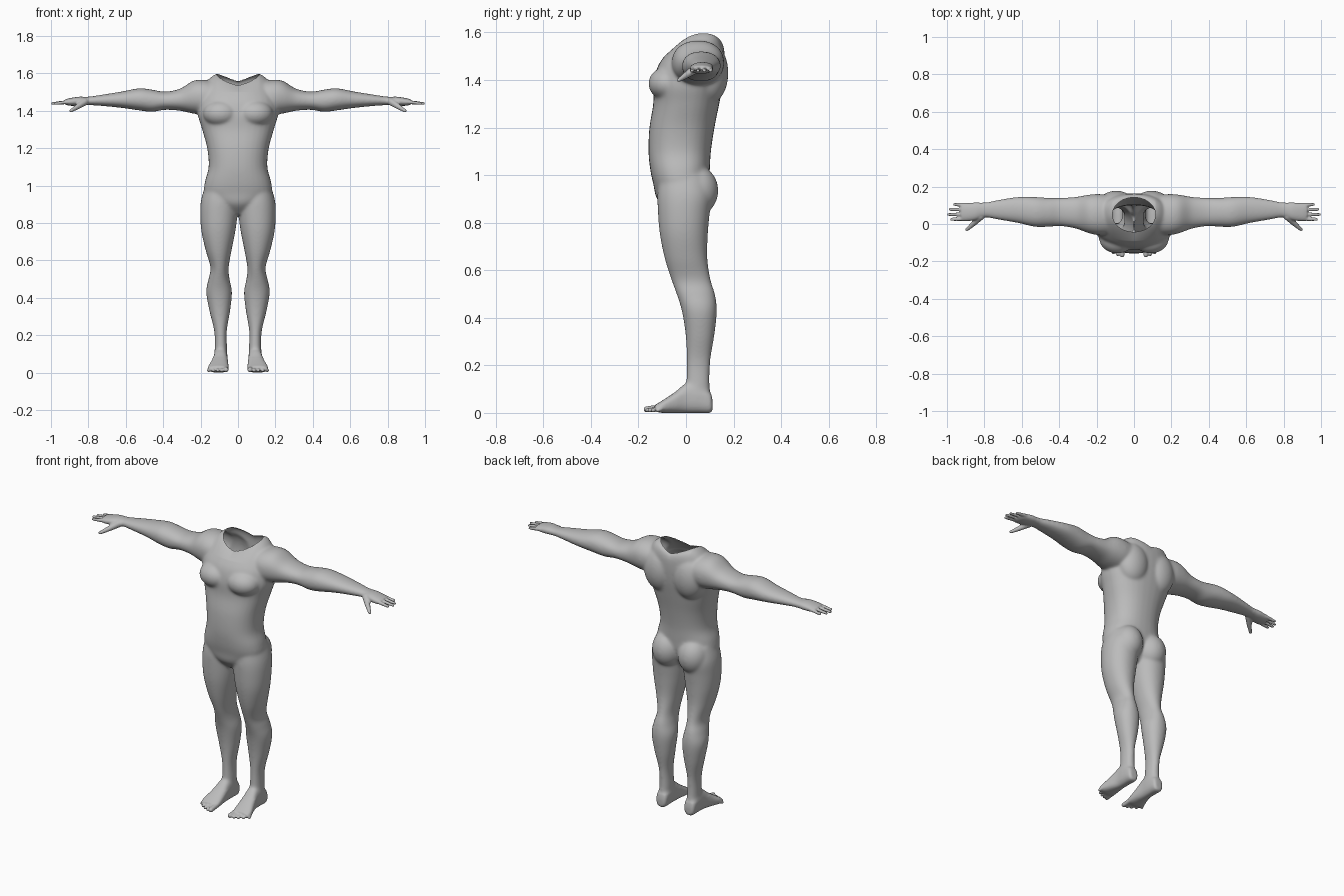
import bpy
import bmesh
import math
from mathutils import Matrix, Vector

cube = bpy.data.objects.get("Cube")
if cube:
    bpy.data.objects.remove(cube, do_unlink=True)

bm = bmesh.new()


def spline(p0, p1, p2, p3, t):
    """Smooth interpolation between two neighbouring section rows."""
    return [b + t * ((c - a) + t * ((2 * a - 5 * b + 4 * c - d) + t * (3 * (b - c) + d - a))) / 2
            for a, b, c, d in zip(p0, p1, p2, p3)]


def loft(axis, rows, power=2.3, sides=32, steps=5):
    """Closed tube along an axis; each row is position, low/high, low/high."""
    dense = []
    for i in range(len(rows) - 1):
        quad = [rows[max(0, min(len(rows) - 1, i + k))] for k in (-1, 0, 1, 2)]
        dense += [spline(*quad, s / steps) for s in range(steps)]
    dense.append(rows[-1])
    rings = []
    for pos, a0, a1, b0, b1 in dense:
        ring = []
        for s in range(sides):
            angle = math.tau * s / sides
            c, n = math.cos(angle), math.sin(angle)
            a = (a0 + a1) / 2 + (a1 - a0) / 2 * math.copysign(abs(c) ** (2 / power), c)
            b = (b0 + b1) / 2 + (b1 - b0) / 2 * math.copysign(abs(n) ** (2 / power), n)
            point = {"x": (pos, a, b), "y": (a, pos, b), "z": (a, b, pos)}[axis]
            ring.append(bm.verts.new(point))
        rings.append(ring)
    for low, high in zip(rings, rings[1:]):
        for s in range(sides):
            n = (s + 1) % sides
            bm.faces.new((low[s], low[n], high[n], high[s]))
    bm.faces.new(rings[0][::-1])
    bm.faces.new(rings[-1])


def muscle(center, radii):
    """Ellipsoid bulge."""
    matrix = Matrix.Translation(center) @ Matrix.Diagonal((*radii, 1))
    bmesh.ops.create_icosphere(bm, subdivisions=4, radius=1, matrix=matrix)


def digit(start, end, r0, r1):
    """Tapered rounded finger or toe."""
    start, end = Vector(start), Vector(end)
    line = end - start
    turn = line.to_track_quat("Z", "Y").to_matrix().to_4x4()
    bmesh.ops.create_cone(bm, cap_ends=True, segments=16, radius1=r0, radius2=r1,
                          depth=line.length, matrix=Matrix.Translation((start + end) / 2) @ turn)
    for point, r in ((start, r0), (end, r1)):
        muscle(point, (r, r, r))


# Leg
loft("z", [
    (.05, .058, .128, -.01, .105),
    (.12, .058, .125, 0, .1),
    (.22, .06, .127, .003, .103),
    (.33, .042, .153, -.002, .12),
    (.43, .032, .17, -.018, .13),
    (.5, .045, .158, -.04, .122),
    (.56, .05, .147, -.062, .104),
    (.65, .035, .172, -.09, .09),
    (.75, .015, .195, -.11, .092),
    (.84, .003, .202, -.118, .1),
    (.92, 0, .198, -.12, .11),
    (1, .02, .175, -.11, .09),
], 2.1)

# Foot and toes
loft("y", [
    (-.13, .055, .155, .006, .034),
    (-.1, .05, .16, 0, .052),
    (-.05, .052, .145, 0, .085),
    (0, .055, .132, 0, .125),
    (.05, .055, .13, 0, .13),
    (.1, .06, .125, 0, .09),
    (.112, .075, .11, .015, .05),
], 2.5)
for i in range(5):
    thick = .015 if i == 0 else .011
    digit((.066 + .021 * i, -.1, .022), (.063 + .0235 * i, -.166 + .003 * i * i, thick),
          thick, thick - .002)

# Arm and palm
loft("x", [
    (.1, -.05, .15, 1.4, 1.55),
    (.18, -.06, .16, 1.38, 1.565),
    (.24, -.05, .157, 1.385, 1.56),
    (.31, -.025, .145, 1.4, 1.518),
    (.39, -.012, .14, 1.405, 1.502),
    (.46, -.015, .14, 1.394, 1.513),
    (.53, -.015, .145, 1.402, 1.52),
    (.62, .005, .145, 1.415, 1.503),
    (.72, .022, .13, 1.425, 1.487),
    (.8, .035, .115, 1.43, 1.475),
    (.85, .02, .115, 1.427, 1.475),
    (.9, .015, .11, 1.427, 1.467),
    (.925, .02, .106, 1.434, 1.46),
], 2.2)

# Fingers and thumb
for i, tip in enumerate((.977, .992, .984, .96)):
    y = .027 + .025 * i
    digit((.89, y, 1.449), (tip, y + .002 * (i - 1.5), 1.439), .011, .008)
digit((.82, .04, 1.447), (.86, 0, 1.42), .02, .014)
digit((.86, 0, 1.42), (.893, -.03, 1.4), .014, .009)

# Chest, shoulder blade and buttock
muscle((.09, -.075, 1.385), (.097, .083, .072))
muscle((.095, .1, 1.43), (.1, .078, .13))
muscle((.085, .045, .935), (.088, .091, .105))

# Mirror the paired parts to the other side
twin = bmesh.ops.duplicate(bm, geom=bm.verts[:] + bm.edges[:] + bm.faces[:])["geom"]
for v in twin:
    if isinstance(v, bmesh.types.BMVert):
        v.co.x *= -1

# Torso: height, half width, front, back
torso = [
    (.845, .05, -.07, .04),
    (.9, .12, -.122, .075),
    (.96, .178, -.137, .095),
    (1.02, .177, -.15, .1),
    (1.1, .157, -.158, .105),
    (1.2, .165, -.154, .12),
    (1.3, .192, -.138, .14),
    (1.38, .215, -.137, .155),
    (1.45, .21, -.122, .162),
    (1.5, .195, -.092, .163),
    (1.55, .172, -.05, .16),
    (1.585, .138, -.012, .15),
    (1.6, .11, .02, .13),
]
loft("z", [(z, -w, w, y0, y1) for z, w, y0, y1 in torso])
bmesh.ops.recalc_face_normals(bm, faces=bm.faces[:])

mesh = bpy.data.meshes.new("body")
bm.to_mesh(mesh)
bm.free()
body = bpy.data.objects.new("body", mesh)
bpy.context.scene.collection.objects.link(body)

# Fuse all parts into one skin
remesh = body.modifiers.new("fuse", "REMESH")
remesh.mode = "VOXEL"
remesh.voxel_size = .005
graph = bpy.context.evaluated_depsgraph_get()
skin = bpy.data.meshes.new_from_object(body.evaluated_get(graph))
body.modifiers.clear()
body.data = skin

# Soften the muscles, keep hands and feet crisp
bm = bmesh.new()
bm.from_mesh(skin)
soft = [v for v in bm.verts if abs(v.co.x) < .8 and v.co.z > .08]
for verts, count in ((soft, 18), (bm.verts[:], 2)):
    for _ in range(count):
        bmesh.ops.smooth_vert(bm, verts=verts, factor=.5,
                              use_axis_x=True, use_axis_y=True, use_axis_z=True)

# Open neck with a clean oval rim
NECK_Y, NECK_W, NECK_D = .05, .115, .092


def neck_radius(p):
    return math.hypot(p.x / NECK_W, (p.y - NECK_Y) / NECK_D)


hole = []
for f in bm.faces:
    c = f.calc_center_median()
    if c.z > 1.5 and neck_radius(c) < 1:
        hole.append(f)
bmesh.ops.delete(bm, geom=hole, context="FACES")
for v in bm.verts:
    if v.co.z > 1.5:
        if v.is_boundary:
            r = neck_radius(v.co)
            v.co.x /= r
            v.co.y = NECK_Y + (v.co.y - NECK_Y) / r
        dip = max(0, 1 - abs(v.co.x) / NECK_W)
        v.co.z -= .03 * dip * (v.co.z - 1.5) / .08
for f in bm.faces:
    f.smooth = True
    f.material_index = 0
bm.to_mesh(skin)
bm.free()

# Plain grey skin
grey = bpy.data.materials.new("plain grey")
grey.use_nodes = True
colour = (.5, .5, .5, 1)
grey.diffuse_color = colour
grey.node_tree.nodes["Principled BSDF"].inputs["Base Color"].default_value = colour
skin.materials.clear()
skin.materials.append(grey)
